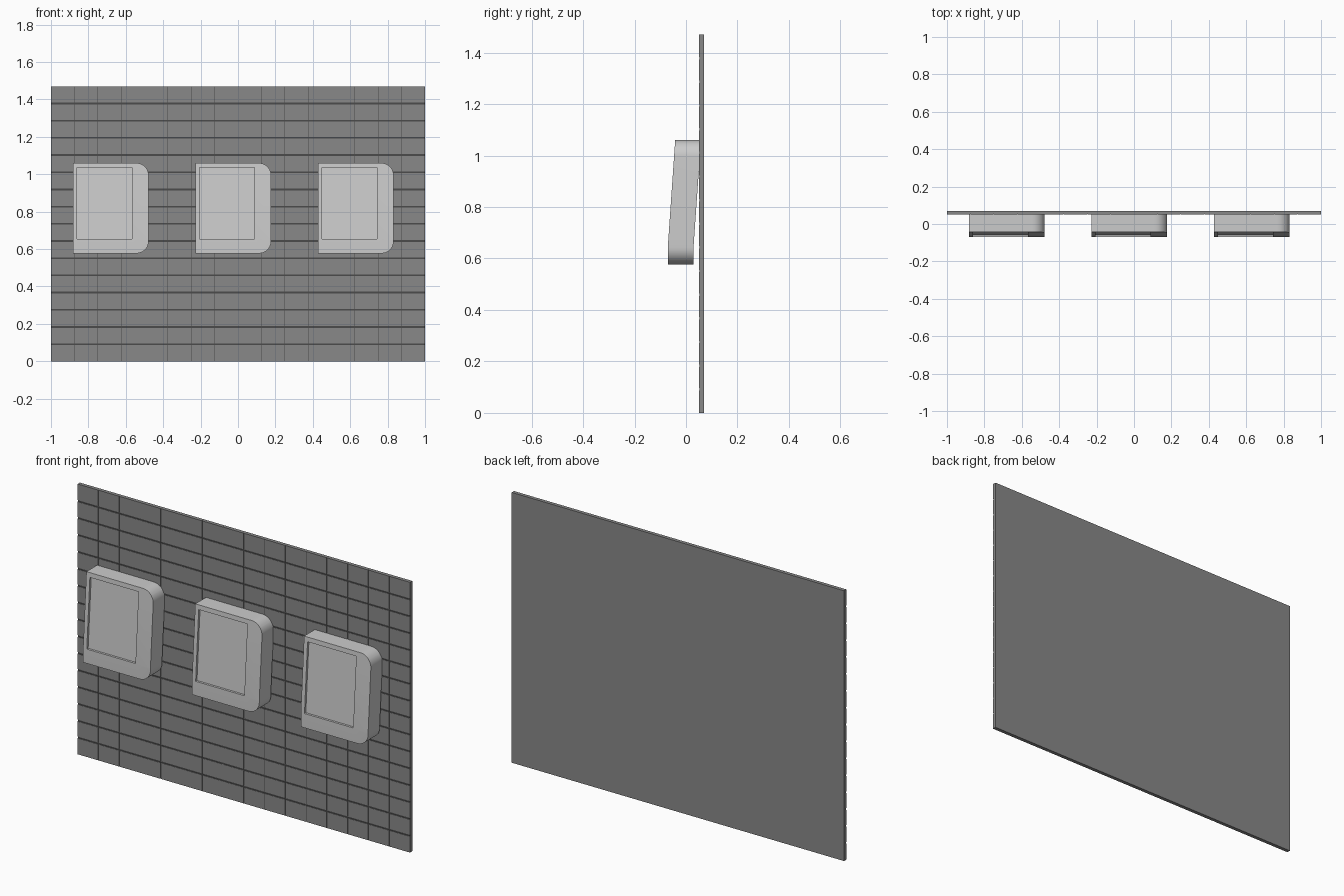
import bpy, bmesh
from math import sin, cos, pi
from mathutils import Vector

if "Cube" in bpy.data.objects:
    bpy.data.objects.remove(bpy.data.objects["Cube"])

WALL_H, COLS, ROWS = 1.47, 16, 16
BEND, TOP, BOTTOM = 0.655, 1.06, 0.577


def grey(name, v):
    mat = bpy.data.materials.new(name)
    mat.diffuse_color = (v, v, v, 1)
    mat.use_nodes = True
    mat.node_tree.nodes["Principled BSDF"].inputs["Base Color"].default_value = mat.diffuse_color
    return mat


WALL, GROUT = grey("wall_grey", 0.25), grey("grout_dark", 0.07)
CASE, SCREEN = grey("case_grey", 0.65), grey("screen_grey", 0.85)


def make_object(name, bm, mats):
    bmesh.ops.recalc_face_normals(bm, faces=bm.faces)
    mesh = bpy.data.meshes.new(name)
    bm.to_mesh(mesh)
    bm.free()
    for m in mats:
        mesh.materials.append(m)
    ob = bpy.data.objects.new(name, mesh)
    bpy.context.collection.objects.link(ob)
    return ob


def add_box(bm, lo, hi):
    verts = bmesh.ops.create_cube(bm, size=1)["verts"]
    lo, hi = Vector(lo), Vector(hi)
    for v in verts:
        v.co = (lo + hi) / 2 + v.co * (hi - lo)


# Wall backing slab
bm = bmesh.new()
add_box(bm, (-1, 0.054, 0), (1, 0.07, WALL_H))
make_object("wall_backing", bm, [WALL])

# Dark grout behind the joints
bm = bmesh.new()
add_box(bm, (-0.999, 0.0525, 0.001), (0.999, 0.0545, WALL_H - 0.001))
make_object("grout", bm, [GROUT])

# Tiles with wide horizontal joints and fine vertical joints
bm = bmesh.new()
dx, dz = 2 / COLS, WALL_H / ROWS
gx, gz = 0.0012, 0.0045
for i in range(COLS):
    for j in range(ROWS):
        x0 = -1 + i * dx + (gx if i else 0)
        x1 = -1 + (i + 1) * dx - (gx if i < COLS - 1 else 0)
        z0 = j * dz + (gz if j else 0)
        z1 = (j + 1) * dz - (gz if j < ROWS - 1 else 0)
        add_box(bm, (x0, 0.05, z0), (x1, 0.055, z1))
make_object("wall_tiles", bm, [WALL])


def lean(z):
    # Vertical below the bend, sloping back above it
    return max(0, z - BEND) / (TOP - BEND) * 0.028


def panel(name, x):
    bm = bmesh.new()
    w, r, n = 0.405, 0.065, 10
    # Outline: square left corners, rounded right corners
    pts = [(0, BOTTOM)]
    for cz, start in ((BOTTOM + r, -pi / 2), (TOP - r, 0)):
        for k in range(n + 1):
            a = start + k / n * pi / 2
            pts.append((w - r + r * cos(a), cz + r * sin(a)))
    pts.append((0, TOP))
    bm.faces.new([bm.verts.new((px, -0.07, pz)) for px, pz in pts])

    # Cut lines for the bend and the screen frame
    for co, no in (((0.022, 0, 0), (1, 0, 0)), ((0.315, 0, 0), (1, 0, 0)),
                   ((0, 0, BEND), (0, 0, 1)), ((0, 0, 1.035), (0, 0, 1))):
        bmesh.ops.bisect_plane(bm, geom=bm.verts[:] + bm.edges[:] + bm.faces[:],
                               plane_co=co, plane_no=no)

    # Thickness, keeping the front faces
    ext = bmesh.ops.extrude_face_region(bm, geom=bm.faces[:], use_keep_orig=True)["geom"]
    for v in ext:
        if isinstance(v, bmesh.types.BMVert):
            v.co.y += 0.1

    # Recessed screen
    screen = [f for f in bm.faces if f.calc_center_median().y < -0.069
              and 0.022 < f.calc_center_median().x < 0.315
              and BEND < f.calc_center_median().z < 1.035]
    ext = bmesh.ops.extrude_face_region(bm, geom=screen)["geom"]
    for g in ext:
        if isinstance(g, bmesh.types.BMVert):
            g.co.y += 0.012
        elif isinstance(g, bmesh.types.BMFace):
            g.material_index = 1
    bmesh.ops.delete(bm, geom=[f for f in screen if f.is_valid], context="FACES_ONLY")

    for v in bm.verts:
        v.co.y += lean(v.co.z)
        v.co.x += x
    ob = make_object(name, bm, [CASE, SCREEN])
    bpy.ops.object.select_all(action="DESELECT")
    ob.select_set(True)
    bpy.context.view_layer.objects.active = ob
    bpy.ops.object.shade_smooth_by_angle(angle=0.4)


# Three wall-mounted panels
for side, x in (("left", -0.883), ("middle", -0.228), ("right", 0.427)):
    panel(side + "_panel", x)
